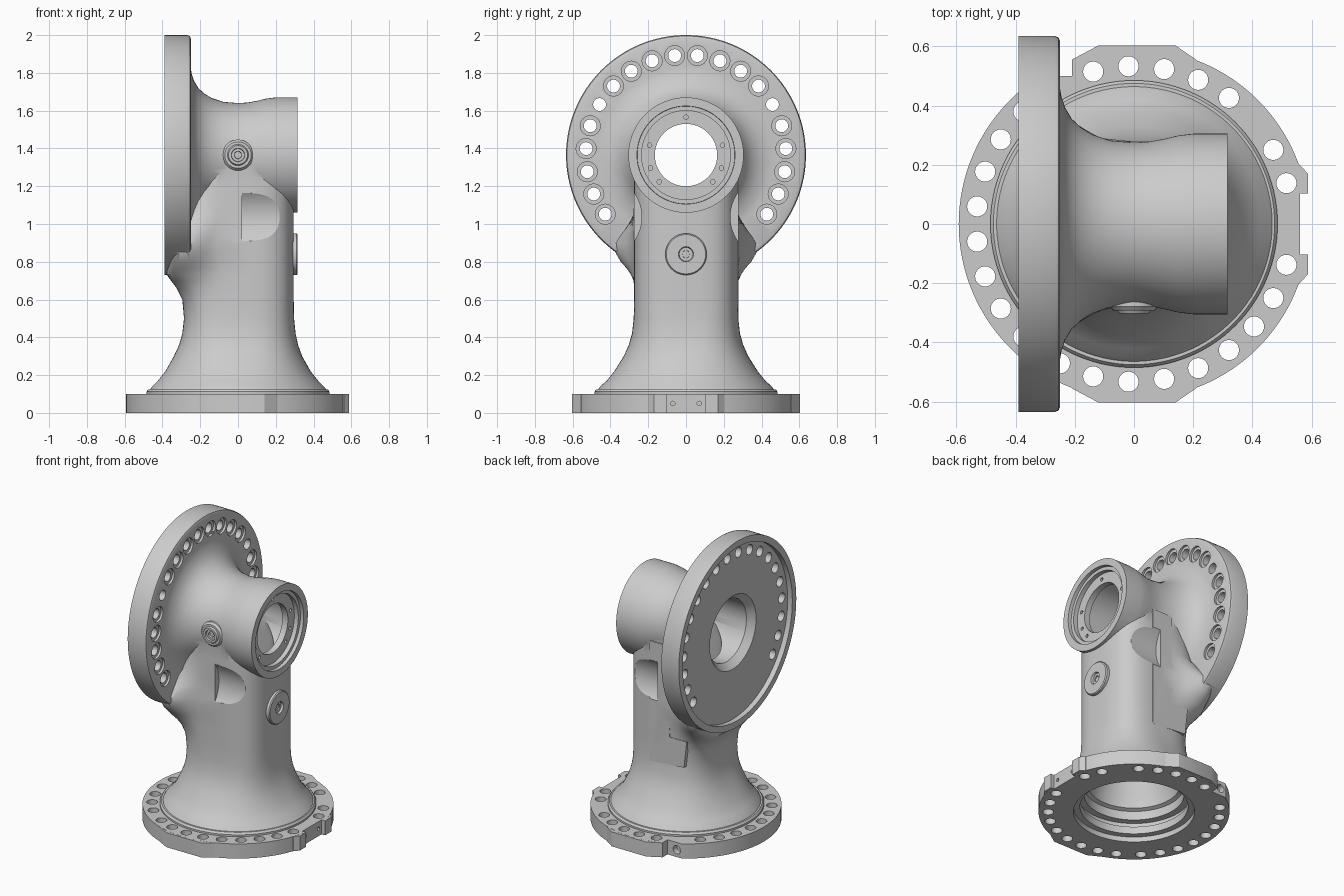
import bpy, bmesh
from math import sin, cos, tau, radians, copysign
from mathutils import Matrix, Vector

if "Cube" in bpy.data.objects:
    bpy.data.objects.remove(bpy.data.objects["Cube"])

AX = Matrix.Rotation(radians(90), 4, 'Y')   # local z -> +x
AY = Matrix.Rotation(radians(90), 4, 'X')   # local z -> -y, local y -> +z
I = Matrix.Identity(4)
T = Matrix.Translation


def skin(name, ring_sets):
    """Closed mesh skinned through each set of point rings."""
    bm = bmesh.new()
    for rings in ring_sets:
        vs = [[bm.verts.new(p) for p in ring] for ring in rings]
        n = len(vs[0])
        for a, b in zip(vs, vs[1:]):
            for i in range(n):
                j = (i + 1) % n
                bm.faces.new((a[i], a[j], b[j], b[i]))
        bm.faces.new(vs[0])
        bm.faces.new(vs[-1])
    bmesh.ops.recalc_face_normals(bm, faces=bm.faces)
    me = bpy.data.meshes.new(name)
    bm.to_mesh(me)
    bm.free()
    ob = bpy.data.objects.new(name, me)
    bpy.context.collection.objects.link(ob)
    return ob


def revolve(name, profile, mats=(I,), seg=96):
    """Spin (height, radius) points about the local z of each matrix."""
    return skin(name, [[[m @ Vector((r * cos(tau * i / seg), r * sin(tau * i / seg), h))
                         for i in range(seg)] for h, r in profile] for m in mats])


def prism(name, pts, lo, hi, mats=(I,)):
    return skin(name, [[[m @ Vector((x, y, h)) for x, y in pts] for h in (lo, hi)] for m in mats])


def rect(x0, x1, y0, y1):
    return [(x0, y0), (x1, y0), (x1, y1), (x0, y1)]


def combine(target, tools, op='DIFFERENCE', keep=False):
    for t in tools:
        mod = target.modifiers.new("b", 'BOOLEAN')
        mod.operation, mod.solver, mod.object = op, 'EXACT', t
        bpy.context.view_layer.update()
        dg = bpy.context.evaluated_depsgraph_get()
        me = bpy.data.meshes.new_from_object(target.evaluated_get(dg))
        target.modifiers.clear()
        target.data = me
        if not keep:
            bpy.data.objects.remove(t)


# Column: z, back x, front x, half width, half width at the flange web, squareness
SECTIONS = [
    (.115, .47, .475, .47, .47, 2.0), (.14, .455, .455, .455, .455, 2.0),
    (.17, .425, .425, .42, .42, 2.1), (.22, .385, .385, .38, .38, 2.2),
    (.30, .34, .34, .33, .33, 2.5), (.36, .312, .318, .303, .303, 2.7),
    (.42, .295, .305, .286, .286, 2.9), (.50, .286, .297, .277, .277, 3.1),
    (.60, .295, .295, .275, .277, 3.2), (.66, .325, .295, .275, .285, 3.2),
    (.70, .355, .295, .275, .30, 3.2), (.735, .38, .295, .275, .325, 3.2),
    (.765, .378, .295, .275, .35, 3.2), (.80, .375, .295, .275, .385, 3.2),
    (.85, .37, .295, .275, .415, 3.2), (.90, .36, .295, .275, .42, 3.2),
    (.97, .34, .295, .275, .36, 3.2), (1.05, .32, .295, .275, .30, 3.2),
    (1.2, .30, .295, .275, .275, 3.2), (1.365, .295, .295, .27, .27, 3.2)]


def section(z, back, front, half, web, p, seg=96):
    ring = []
    for i in range(seg):
        a = tau * (i + .5) / seg
        c, s = cos(a), sin(a)
        q = p if c > 0 else p + 5 * (web / half - 1)
        x = copysign(abs(c) ** (2 / q), c) * (front if c > 0 else back)
        y = copysign(abs(s) ** (2 / q), s) * half
        k = min(1, max(0, (-x - .05) / (back - .05)))
        k = k * k * (3 - 2 * k)
        ring.append(Vector((x, y * (1 + (web / half - 1) * k), z)))
    return ring


body = skin("arm_casing", [[section(*s) for s in SECTIONS]])

# Large round flange flowing into the horizontal tube
head = revolve("head", [(-.39, .635), (-.268, .635), (-.255, .63), (-.25, .618), (-.25, .46),
                        (-.245, .43), (-.232, .392), (-.21, .355), (-.18, .327), (-.14, .302),
                        (-.08, .282), (0, .275), (.05, .278), (.10, .287), (.15, .299),
                        (.20, .305), (.315, .305)], [T((0, 0, 1.365)) @ AX], 128)
# Flat L-shaped panel on the rear side
panel = prism("panel", [(.08, .48), (.08, 1.3), (-.07, 1.3), (-.07, .68), (-.2, .68), (-.18, .5)],
              -.279, -.24, [AY])
combine(body, [head, panel], 'UNION')

# Scooped side pockets
pockets = revolve("pocket_cut", [(.02, .223), (.26, .223)],
                  [T((0, s * .458, 1.037)) @ AX for s in (-1, 1)], 96)
# Hollow inside the column, stepped at the foot
cavity = revolve("cavity", [(-.02, .375), (.035, .375), (.035, .335), (.085, .335), (.085, .355),
                            (.12, .355), (.12, .31), (.18, .31), (.19, .285), (.27, .27),
                            (.35, .235), (.45, .22), (1.2, .22), (1.365, .2)])
# Flange recess, tube bore and stepped seat at the tube mouth
bore = revolve("bore", [(-.45, .592), (-.355, .592), (-.355, .25), (-.31, .21), (.22, .208),
                        (.22, .165), (.262, .165), (.262, .235), (.292, .235), (.292, .258),
                        (.40, .264)], [T((0, 0, 1.365)) @ AX])


def around(angle, r):
    a = radians(angle)
    return T((0, r * sin(a), 1.365 + r * cos(a))) @ AX


# Flange bolt holes; the fifth on each side has no counterbore
angles = [s * (6.5 + 13.3 * k) for k in range(10) for s in (-1, 1)]
plain = [a for a in angles if 58 < abs(a) < 62]
bolts = revolve("bolt_cut", [(-.45, .034), (-.265, .034), (-.265, .053), (-.12, .053)],
                [around(a, .53) for a in angles if a not in plain], 24)
small = revolve("small_bolt_cut", [(-.45, .034), (-.12, .034)], [around(a, .53) for a in plain], 24)
screws = revolve("screw_cut", [(.24, .012), (.28, .012)],
                 [around(a, .2) for a in (0, 75, -75, 110, -110, 135, -135)], 12)
combine(body, [cavity], keep=True)
combine(body, [bore, pockets, bolts, small, screws])

# Base flange with raised step and flat edge pads
base = revolve("base_flange", [(0, .592), (.1, .592), (.1, .485), (.112, .485), (.125, .475)], seg=128)
pad = [(-.23, .45), (-.21, .555), (-.12, .603), (.14, .603), (.21, .555), (.23, .45)]
pads = prism("pads", pad, 0.0005, .0995, [I, Matrix.Scale(-1, 4, (0, 1, 0))])
side_pad = prism("side_pad", [(.45, -.22), (.56, -.20), (.587, -.17), (.587, .17), (.56, .20), (.45, .22)],
                 .0005, .0995)
combine(base, [pads, side_pad], 'UNION')

# Base notches, bolt circle and small edge holes
notch = prism("notch_cut", rect(.56, .7, -.103, .103), -.1, .2)
rear_notch = prism("rear_notch_cut", rect(-.35, -.21, .5, .7), -.1, .109)
right = [15, 28, 53, 66, 79, 92, 105]
left = [134.5, 147.6, 160.6, 173.6]
ring = right + left + [-a for a in right + left] + [-40.5, -118]
holes = revolve("base_bolt_cut", [(-.1, .034), (.109, .034)],
                [T((.533 * cos(radians(a)), .533 * sin(radians(a)), 0)) for a in ring], 24)
pins = revolve("pin_cut", [(.53, .012), (.6, .012)],
               [T((0, s * .07, .05)) @ AX for s in (-1, 1)], 12)
port = revolve("port_cut", [(-.6, .028), (-.46, .028)], [T((-.28, 0, .05)) @ AY], 24)
combine(base, [cavity, notch, rear_notch, holes, pins, port])

# Plug bosses on the tube side and below the tube mouth
tube_plug = revolve("tube_plug", [(.25, .082), (.278, .082), (.292, .07), (.292, .056), (.303, .05),
                                  (.303, .036), (.29, .034), (.29, .02), (.27, .018)],
                    [T((0, 0, 1.365)) @ AY], 32)
column_plug = revolve("column_plug", [(.25, .11), (.310, .11), (.316, .104), (.316, .04),
                                      (.302, .036), (.302, .02), (.28, .018)],
                      [T((0, 0, .84)) @ AX], 48)

# Smooth shading with crisp edges
for ob in (body, base, tube_plug, column_plug):
    bpy.ops.object.select_all(action='DESELECT')
    ob.select_set(True)
    bpy.context.view_layer.objects.active = ob
    bpy.ops.object.shade_smooth_by_angle(angle=radians(30))
